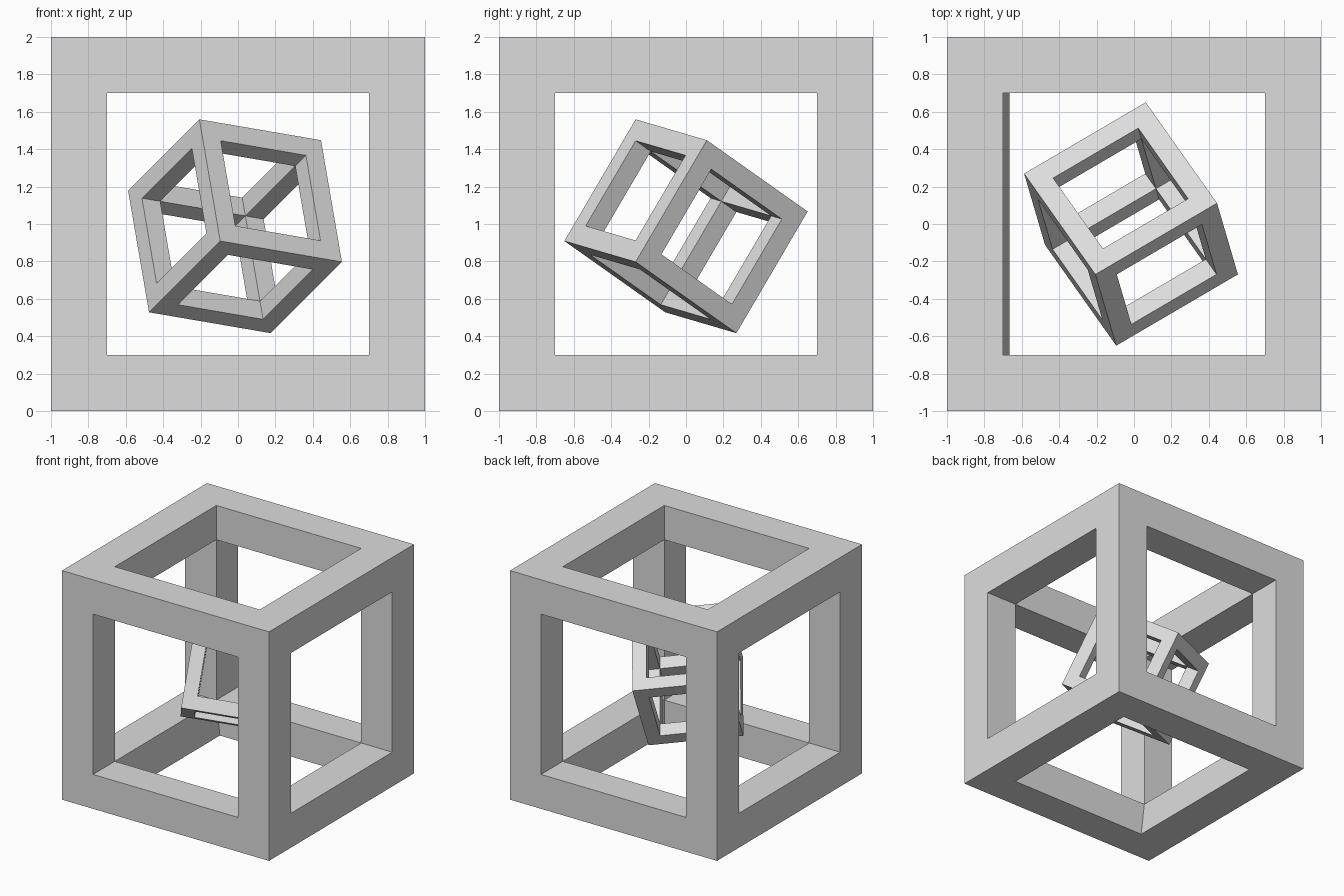
import bpy
import bmesh
from mathutils import Matrix, Vector

old = bpy.data.objects.get("Cube")
if old:
    bpy.data.objects.remove(old, do_unlink=True)

GREY = (0.72, 0.72, 0.72, 1.0)
grey = bpy.data.materials.new("light_grey")
grey.use_nodes = True
grey.diffuse_color = GREY
grey.node_tree.nodes["Principled BSDF"].inputs["Base Color"].default_value = GREY

BAR = 0.3  # bar thickness on a frame of side 2


def open_frame():
    """Cube of side 2 reduced to its twelve square bars."""
    bm = bmesh.new()
    bmesh.ops.create_cube(bm, size=2)
    windows = bm.faces[:]
    # Border around each window
    bmesh.ops.inset_individual(bm, faces=windows, thickness=BAR, use_even_offset=True)
    # Walls of each window, pushed in to the central hollow
    bmesh.ops.inset_individual(bm, faces=windows, thickness=0)
    for face in windows:
        centre = face.calc_center_median()
        axis = max(range(3), key=lambda i: abs(centre[i]))
        for v in face.verts:
            v.co[axis] = centre[axis] * (1 - BAR)
    bmesh.ops.delete(bm, geom=windows, context='FACES')
    bmesh.ops.remove_doubles(bm, verts=bm.verts[:], dist=0.001)
    return bm


def finish(name, bm, matrix):
    mesh = bpy.data.meshes.new(name)
    bm.to_mesh(mesh)
    bm.free()
    mesh.materials.append(grey)
    obj = bpy.data.objects.new(name, mesh)
    obj.matrix_world = matrix
    bpy.context.collection.objects.link(obj)


# Outer frame: the left lower bar widens slightly towards its underside
bm = open_frame()
for v in bm.verts:
    if v.co.z < -0.9 and abs(v.co.x + 0.7) < 0.01 and abs(v.co.y) < 0.8:
        v.co.x += 0.035
finish("outer_frame", bm, Matrix.Translation((0, 0, 1)))

# Inner frame: smaller copy, tilted and floating in the middle
v_axis = Vector((-0.5, 0.7071, -0.5)).normalized()
w_axis = Vector((-0.1464, 0.5, 0.8536)).normalized()
u_axis = v_axis.cross(w_axis).normalized()
tilt = Matrix((u_axis, v_axis, w_axis)).transposed().to_4x4()
place = Matrix.Translation((-0.016, 0, 0.988)) @ tilt @ Matrix.Scale(0.381, 4)
finish("inner_frame", open_frame(), place)
